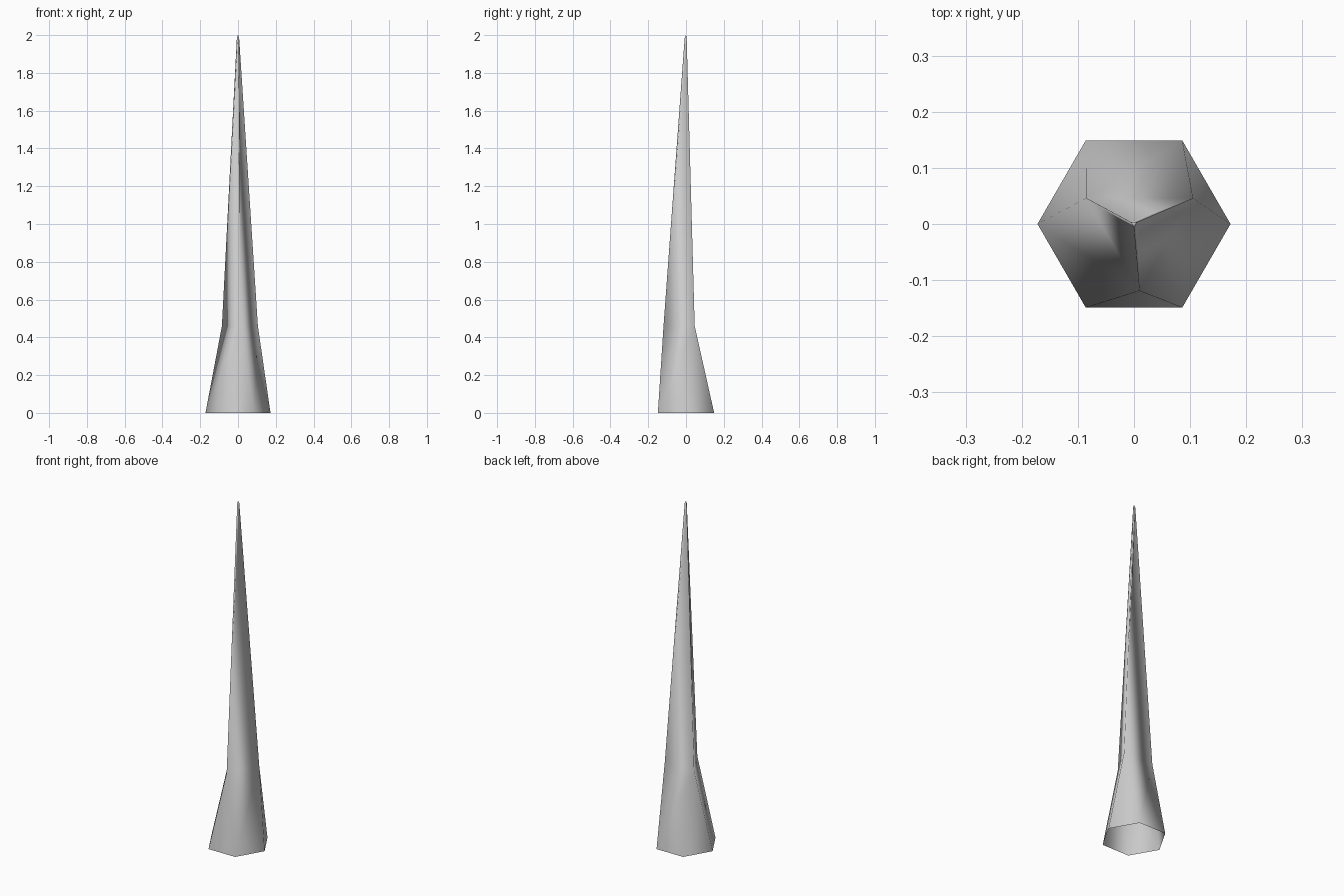
import bpy
import bmesh
from math import cos, sin, radians

cube = bpy.data.objects.get("Cube")
if cube:
    bpy.data.objects.remove(cube, do_unlink=True)

# Single stone-grey material
grey = bpy.data.materials.new("stone_grey")
grey.use_nodes = True
colour = (0.6, 0.6, 0.6, 1)
grey.diffuse_color = colour
grey.node_tree.nodes["Principled BSDF"].inputs["Base Color"].default_value = colour

bm = bmesh.new()


def ring(sides, start, radius, z, cx=0, cy=0):
    """Add a regular ring of vertices, counter-clockwise from the start angle."""
    angles = [radians(start + 360 * i / sides) for i in range(sides)]
    return [bm.verts.new((cx + radius * cos(a), cy + radius * sin(a), z)) for a in angles]


# Six-sided foot, three-sided shoulder and tiny three-sided neck
foot = ring(6, 0, 0.172, 0)
shoulder = ring(3, 30, 0.11, 0.46, 0.01, -0.009)
neck = ring(3, 30, 0.007, 1.985)
tip = bm.verts.new((0, 0, 2))

for i in range(3):
    j = (i + 1) % 3
    a, b, c = (foot[(2 * i + k) % 6] for k in range(3))
    # Flared skirt, open underneath
    bm.faces.new((a, b, shoulder[i]))
    bm.faces.new((b, c, shoulder[j], shoulder[i]))
    # Long shaft and point
    bm.faces.new((shoulder[i], shoulder[j], neck[j], neck[i]))
    bm.faces.new((neck[i], neck[j], tip))

for face in bm.faces:
    face.smooth = True

mesh = bpy.data.meshes.new("spike")
bm.to_mesh(mesh)
bm.free()
mesh.materials.append(grey)
spike = bpy.data.objects.new("spike", mesh)
bpy.context.collection.objects.link(spike)
